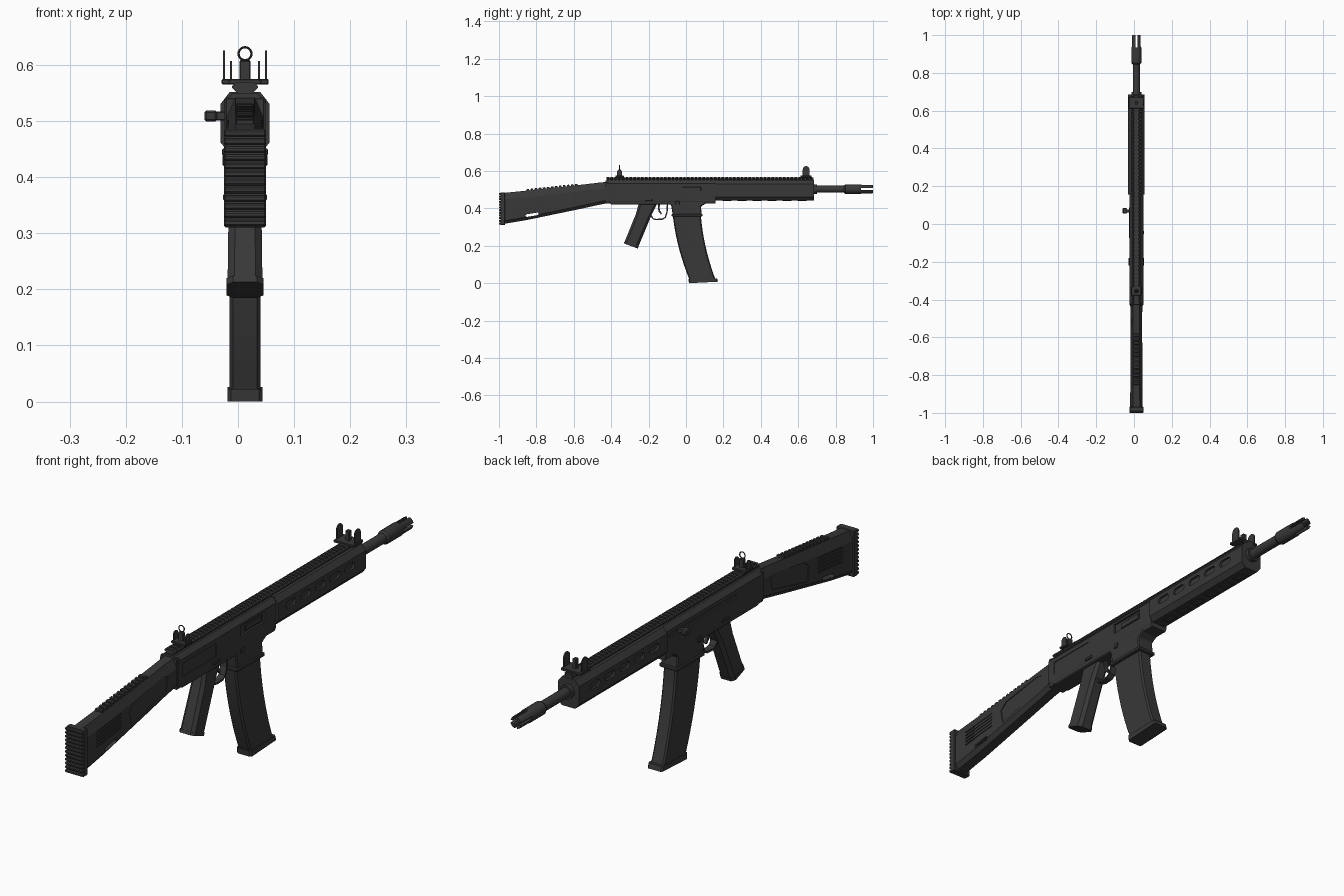
import bpy, bmesh, math
from mathutils import Vector

CX = 0.0125  # centre plane of the body; the charging handle sticks out to the right
cube = bpy.data.objects.get("Cube")
if cube:
    bpy.data.objects.remove(cube)


def material(name, v):
    m = bpy.data.materials.new(name)
    m.use_nodes = True
    m.diffuse_color = (v, v, v, 1)
    bsdf = m.node_tree.nodes["Principled BSDF"]
    bsdf.inputs["Base Color"].default_value = (v, v, v, 1)
    bsdf.inputs["Roughness"].default_value = 0.7
    return m


GREY = material("dark grey", 0.04)


def finish(name, bm, smooth=False):
    bmesh.ops.recalc_face_normals(bm, faces=bm.faces)
    me = bpy.data.meshes.new(name)
    bm.to_mesh(me)
    bm.free()
    me.materials.append(GREY)
    ob = bpy.data.objects.new(name, me)
    bpy.context.collection.objects.link(ob)
    if smooth:
        bpy.context.view_layer.objects.active = ob
        ob.select_set(True)
        bpy.ops.object.shade_smooth_by_angle(angle=math.radians(35))
        ob.select_set(False)
    return ob


def loft(name, rings, smooth=False):
    """Skin a closed solid through rings of points (x measured from the centre plane)."""
    bm = bmesh.new()
    vs = [[bm.verts.new((x + CX, y, z)) for x, y, z in r] for r in rings]
    n = len(vs[0])
    for a, b in zip(vs, vs[1:]):
        for i in range(n):
            bm.faces.new((a[i], a[(i + 1) % n], b[(i + 1) % n], b[i]))
    bm.faces.new(vs[0])
    bm.faces.new(vs[-1])
    return finish(name, bm, smooth)


def section(name, half, y0, y1):
    """Extrude a mirrored (half width, z) outline along y."""
    outline = half + [(-x, z) for x, z in reversed(half)]
    return loft(name, [[(x, y, z) for x, z in outline] for y in (y0, y1)])


def side(name, outline, hw, bevel=0, x=0):
    """Extrude a (y, z) side outline across x."""
    ob = loft(name, [[(s, y, z) for y, z in outline] for s in (x - hw, x + hw)])
    if bevel:
        m = ob.modifiers.new("bevel", "BEVEL")
        m.width, m.segments, m.limit_method = bevel, 1, "ANGLE"
    return ob


def box(name, x, y, z, sx, sy, sz, bevel=0):
    a, b, c, d = y - sy / 2, y + sy / 2, z - sz / 2, z + sz / 2
    return side(name, [(a, c), (b, c), (b, d), (a, d)], sx / 2, bevel, x)


def tube(name, y0, y1, r, z, sides=20, x=0):
    ring = [(x + r * math.cos(t), z + r * math.sin(t))
            for t in (i * math.tau / sides for i in range(sides))]
    return loft(name, [[(a, y, b) for a, b in ring] for y in (y0, y1)], True)


def stadium(y, z, length, height, tilt=0, steps=6):
    r, pts = height / 2, []
    for s in (1, -1):
        for i in range(steps + 1):
            t = -math.pi / 2 + math.pi * i / steps
            pts.append((s * (length / 2 - r + r * math.cos(t)), s * r * math.sin(t)))
    c, d = math.cos(tilt), math.sin(tilt)
    return [(y + a * c - b * d, z + a * d + b * c) for a, b in pts]


def tilted_rect(y, z, length, height, tilt=0):
    c, d = math.cos(tilt), math.sin(tilt)
    return [(y + a * length / 2 * c - b * height / 2 * d, z + a * length / 2 * d + b * height / 2 * c)
            for a, b in ((-1, -1), (1, -1), (1, 1), (-1, 1))]


def carve(target, cutter):
    m = target.modifiers.new("cut", "BOOLEAN")
    m.operation, m.object, m.solver = "DIFFERENCE", cutter, "EXACT"
    bpy.context.view_layer.objects.active = target
    bpy.ops.object.modifier_apply(modifier=m.name)
    bpy.data.objects.remove(cutter)


def pocket(target, outline, hw, depth, sides=(-1, 1)):
    for s in sides:
        carve(target, side("cutter", outline, 0.02, 0, s * (hw - depth + 0.02)))


# Upper receiver with ejection port and rear side panel
receiver = section("upper_receiver", [(0.022, 0.55), (0.037, 0.532), (0.037, 0.44), (0.032, 0.425)], -0.43, 0.157)
pocket(receiver, tilted_rect(0.017, 0.505, 0.145, 0.038), 0.037, 0.008, (1,))
pocket(receiver, tilted_rect(-0.07, 0.51, 0.4, 0.014), 0.037, 0.006, (-1,))
pocket(receiver, tilted_rect(-0.3, 0.49, 0.2, 0.05), 0.037, 0.003, (1,))
box("bolt_cover", 0.031, 0.03, 0.503, 0.006, 0.1, 0.022, 0.002)
side("lower_receiver", [(-0.43, 0.45), (-0.40, 0.42), (-0.08, 0.42), (-0.07, 0.36), (0.085, 0.357),
                        (0.08, 0.41), (0.115, 0.432), (0.115, 0.46), (-0.43, 0.46)], 0.035, 0.004)
box("magwell_lip", 0, 0.006, 0.364, 0.078, 0.165, 0.014, 0.003)
for s in (-1, 1):
    tube_pin = box("selector_lever", s * 0.037, -0.2, 0.445, 0.008, 0.04, 0.012, 0.002)
    box("magazine_catch", s * 0.037, -0.045, 0.43, 0.006, 0.02, 0.02, 0.002)

# Handguard with five oval vents per side and a row of slots below
guard = section("handguard", [(0.027, 0.552), (0.044, 0.53), (0.044, 0.462), (0.028, 0.443)], 0.157, 0.685)
for i in range(5):
    pocket(guard, stadium(0.235 + i * 0.088, 0.503, 0.06, 0.026), 0.044, 0.008)
for i in range(6):
    box("lower_rail_slat", 0, 0.22 + i * 0.08, 0.443, 0.034, 0.05, 0.006, 0.002)

# Top rail with repeated teeth
section("top_rail", [(0.012, 0.565), (0.015, 0.548)], -0.425, 0.683)
tooth = section("rail_teeth", [(0.016, 0.569), (0.023, 0.562), (0.023, 0.559), (0.014, 0.55)], -0.424, -0.412)
arr = tooth.modifiers.new("repeat", "ARRAY")
arr.use_relative_offset, arr.use_constant_offset = False, True
arr.constant_offset_displace = (0, 0.0205, 0)
arr.count = 54

# Barrel and slotted muzzle device
BZ = 0.503
tube("barrel", 0.64, 0.87, 0.019, BZ)
tube("barrel_collar", 0.67, 0.7, 0.026, BZ)
muzzle = loft("muzzle_device", [[(r * math.cos(i * math.tau / 20), y, BZ + r * math.sin(i * math.tau / 20))
                                 for i in range(20)]
                                for y, r in ((0.845, 0.02), (0.853, 0.026), (0.935, 0.026),
                                             (0.94, 0.024), (0.995, 0.024), (1.0, 0.022))], True)
carve(muzzle, tube("cutter", 0.9, 1.05, 0.012, BZ))
for k in (0, 1):
    carve(muzzle, box("cutter", 0, 0.98, BZ, (0.1, 0.011)[k], 0.09, (0.011, 0.1)[k]))

# Charging handle on the right
box("charging_handle_arm", -0.044, 0.07, 0.509, 0.03, 0.016, 0.016, 0.002)
box("charging_handle_knob", -0.061, 0.07, 0.509, 0.023, 0.03, 0.02, 0.004)

# Stock: lofted body with recessed panels, through slot and grooves
def stock_ring(y, top, bottom, w):
    half = [(w * 0.55, top), (w, top - 0.035), (w, bottom + 0.016), (w * 0.6, bottom)]
    return [(x, y, z) for x, z in half + [(-x, z) for x, z in reversed(half)]]


stock = loft("stock", [stock_ring(-0.97, 0.483, 0.318, 0.033), stock_ring(-0.85, 0.495, 0.338, 0.032),
                       stock_ring(-0.58, 0.524, 0.394, 0.031), stock_ring(-0.47, 0.537, 0.418, 0.031),
                       stock_ring(-0.42, 0.542, 0.428, 0.033)])
carve(stock, side("cutter", stadium(-0.823, 0.366, 0.07, 0.014, 0.16), 0.1))
pocket(stock, [(-0.70, 0.395), (-0.49, 0.445), (-0.48, 0.495), (-0.50, 0.503), (-0.68, 0.475), (-0.71, 0.45)],
       0.031, 0.003)
for i in range(5):
    pocket(stock, tilted_rect(-0.835, 0.40 + i * 0.013, 0.15, 0.005, 0.1), 0.032, 0.003)
box("stock_collar", 0, -0.424, 0.488, 0.074, 0.014, 0.11, 0.004)
# Cheek ridges
for i in range(13):
    y = -0.845 + i * 0.0215
    side("cheek_ridge", tilted_rect(y, 0.497 + (y + 0.85) * 0.107, 0.014, 0.012, 0.107), 0.016, 0.002)
# Ribbed butt pad
box("butt_pad", 0, -0.98, 0.398, 0.075, 0.025, 0.175, 0.003)
for i in range(12):
    box("butt_rib", 0, -0.991, 0.3185 + i * 0.0145, 0.075, 0.018, 0.011, 0.003)

# Pistol grip with a base cap
def slab(y0, z0, y1, z1, w, c):
    """Chamfered rectangle ring from rear point to front point."""
    a, b = Vector((y0, z0)), Vector((y1, z1))
    f = c / (b - a).length
    pts = [(w - c, 0), (w, f), (w, 1 - f), (w - c, 1), (c - w, 1), (-w, 1 - f), (-w, f), (c - w, 0)]
    return [(x, *a.lerp(b, t)) for x, t in pts]


loft("pistol_grip", [slab(-0.25, 0.435, -0.155, 0.425, 0.026, 0.01), slab(-0.268, 0.37, -0.186, 0.36, 0.029, 0.012),
                     slab(-0.328, 0.222, -0.255, 0.195, 0.031, 0.012)])
loft("grip_cap", [slab(-0.329, 0.224, -0.253, 0.197, 0.033, 0.012), slab(-0.333, 0.213, -0.257, 0.185, 0.033, 0.012)])

# Trigger guard and trigger
def strip(name, path, t, hw):
    inner = [Vector(p) for p in path]
    off = []
    for i, p in enumerate(inner):
        d = (inner[min(i + 1, len(inner) - 1)] - inner[max(i - 1, 0)]).normalized()
        off.append(p + Vector((-d.y, d.x)) * t)
    side(name, [tuple(p) for p in inner + off[::-1]], hw)


strip("trigger_guard", [(-0.19, 0.36), (-0.178, 0.342), (-0.16, 0.337), (-0.125, 0.339), (-0.108, 0.35),
                        (-0.098, 0.38), (-0.095, 0.43)], 0.007, 0.013)
strip("trigger", [(-0.148, 0.43), (-0.15, 0.4), (-0.146, 0.382), (-0.135, 0.368)], 0.009, 0.006)

# Curved magazine and floor plate
def mag_ring(t):
    z = 0.40 - 0.385 * t
    rear = -0.074 + 0.03 * t + 0.064 * t * t
    front = 0.077 + 0.02 * t + 0.063 * t * t
    return slab(rear, z, front, z - 0.002, 0.0275, 0.006)


loft("magazine", [mag_ring(i / 10) for i in range(11)], True)
loft("magazine_floor_plate", [slab(0.013, 0.022, 0.166, 0.026, 0.031, 0.006),
                              slab(0.016, 0.0, 0.172, 0.008, 0.031, 0.006)])

# Iron sights
def ear(name, x, y, length, top):
    r = length / 2
    arc = [(y + r * math.cos(t), top - r + r * math.sin(t)) for t in (math.pi * i / 8 for i in range(9))]
    side(name, [(y + r, 0.57)] + arc + [(y - r, 0.57)], 0.002, 0, x)


box("front_sight_base", 0, 0.642, 0.57, 0.084, 0.06, 0.01, 0.002)
box("front_sight_post", 0, 0.642, 0.59, 0.016, 0.018, 0.042, 0.002)
box("rear_sight_base", 0, -0.355, 0.57, 0.058, 0.045, 0.01, 0.002)
box("rear_sight_tower", 0, -0.355, 0.588, 0.02, 0.014, 0.04, 0.002)
for s in (-1, 1):
    ear("front_sight_ear", s * 0.0375, 0.642, 0.036, 0.626)
    ear("rear_sight_ear", s * 0.025, -0.355, 0.026, 0.607)
bpy.ops.mesh.primitive_torus_add(major_radius=0.0115, minor_radius=0.002, major_segments=24, minor_segments=8,
                                 location=(CX, -0.355, 0.62), rotation=(math.pi / 2, 0, 0))
ring = bpy.context.object
ring.name = "rear_sight_ring"
ring.data.materials.append(GREY)
